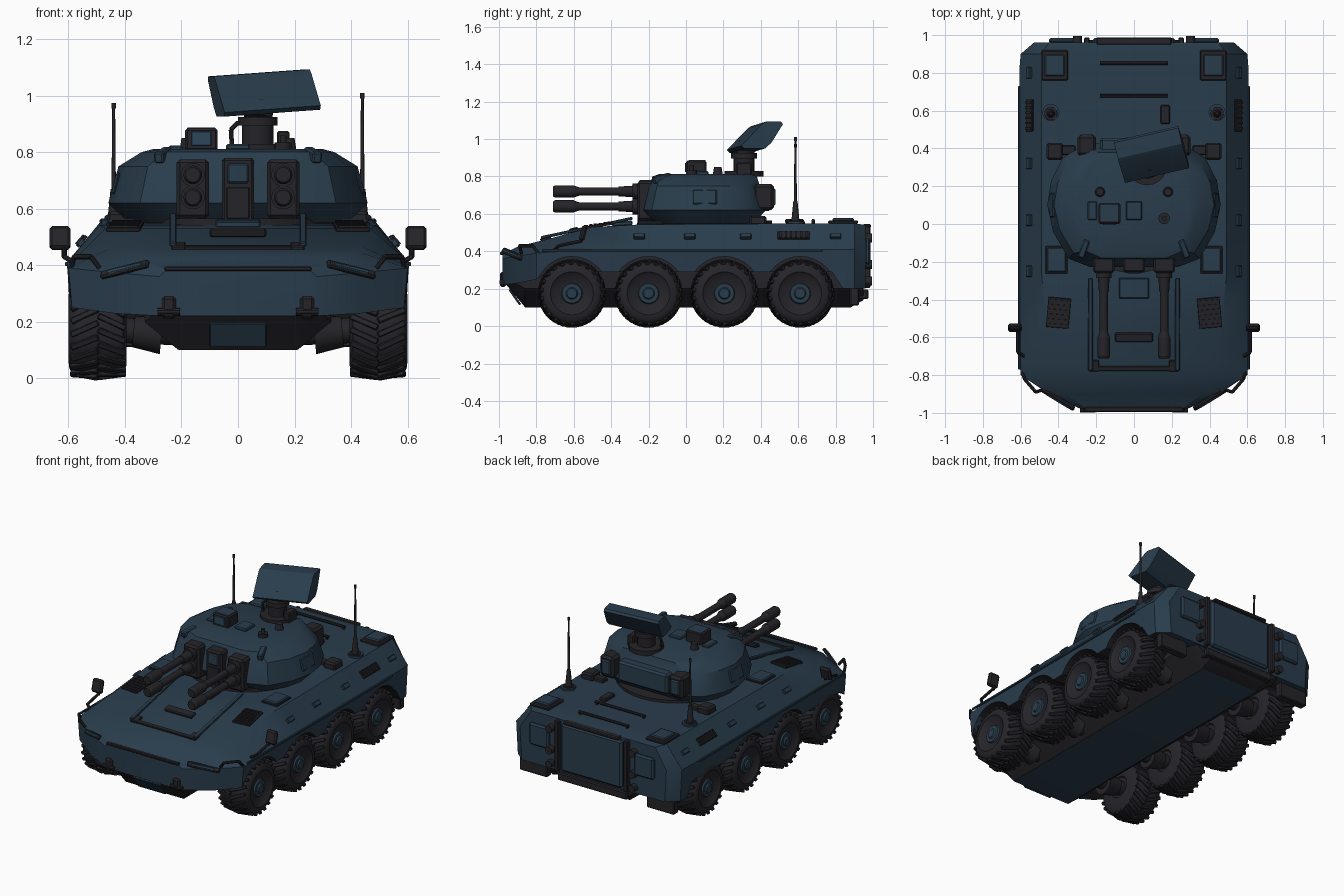
import bpy, bmesh, math
from mathutils import Vector, Matrix, Euler

if "Cube" in bpy.data.objects:
    bpy.data.objects.remove(bpy.data.objects["Cube"])

def material(name, col):
    m = bpy.data.materials.new(name)
    m.diffuse_color = (*col, 1)
    m.use_nodes = True
    m.node_tree.nodes["Principled BSDF"].inputs["Base Color"].default_value = m.diffuse_color
    return m

BLUE = material("navy_paint", (0.022, 0.046, 0.072))
DARK = material("charcoal_metal", (0.018, 0.017, 0.021))
TYRE = material("tyre_rubber", (0.019, 0.018, 0.023))
LENS = material("optic_glass", (0.025, 0.062, 0.105))

def finish(name, bm, mat, mirror=False):
    if mirror:
        d = bmesh.ops.duplicate(bm, geom=bm.verts[:] + bm.edges[:] + bm.faces[:])["geom"]
        for v in d:
            if isinstance(v, bmesh.types.BMVert):
                v.co.x = -v.co.x
    bmesh.ops.recalc_face_normals(bm, faces=bm.faces)
    me = bpy.data.meshes.new(name)
    bm.to_mesh(me)
    bm.free()
    me.materials.append(mat)
    ob = bpy.data.objects.new(name, me)
    bpy.context.collection.objects.link(ob)
    return ob

def add_box(bm, c, s, rot=(0, 0, 0), bevel=0.0):
    t = bmesh.new()
    bmesh.ops.create_cube(t, size=1, matrix=Matrix.Diagonal((*s, 1)))
    if bevel:
        bmesh.ops.bevel(t, geom=t.edges[:], offset=bevel, segments=1, affect='EDGES')
    r = Euler([math.radians(a) for a in rot]).to_matrix().to_4x4()
    t.transform(Matrix.Translation(c) @ r)
    me = bpy.data.meshes.new("tmp")
    t.to_mesh(me)
    t.free()
    bm.from_mesh(me)
    bpy.data.meshes.remove(me)

def add_cyl(bm, p0, p1, r0, r1=None, n=20):
    p0, p1 = Vector(p0), Vector(p1)
    d = p1 - p0
    m = Matrix.Translation((p0 + p1) / 2) @ d.to_track_quat('Z', 'Y').to_matrix().to_4x4()
    bmesh.ops.create_cone(bm, cap_ends=True, segments=n, radius1=r0,
                          radius2=r0 if r1 is None else r1, depth=d.length, matrix=m)

def box(name, c, s, mat=BLUE, rot=(0, 0, 0), bevel=0.006, mirror=False):
    bm = bmesh.new()
    add_box(bm, c, s, rot, bevel)
    return finish(name, bm, mat, mirror)

def cyl(name, parts, mat=DARK, mirror=False, n=20):
    bm = bmesh.new()
    for p in parts:
        add_cyl(bm, *p, n=n)
    return finish(name, bm, mat, mirror)

def loft(name, rings, mat, closed=False):
    bm = bmesh.new()
    rv = [[bm.verts.new(p) for p in r] for r in rings]
    n = len(rv[0])
    for a, b in zip(rv, rv[1:] + (rv[:1] if closed else [])):
        for i in range(n):
            bm.faces.new((a[i], a[(i + 1) % n], b[(i + 1) % n], b[i]))
    if not closed:
        bm.faces.new(rv[0])
        bm.faces.new(rv[-1])
    return finish(name, bm, mat)

def sym(half):
    return half + [(-x, z) for x, z in reversed(half)]

# upper hull: y, top z, top x, shoulder x, shoulder z, skirt z
SEC = [(-.98, .385, .25, .28, .36, .22), (-.90, .425, .36, .45, .375, .23), (-.80, .45, .42, .60, .39, .25),
       (-.74, .465, .44, .605, .395, .29), (-.5, .53, .47, .605, .41, .29), (-.25, .543, .49, .605, .41, .29),
       (.78, .55, .49, .605, .41, .29), (.84, .55, .49, .605, .41, .2), (.90, .55, .49, .60, .41, .2),
       (.96, .54, .45, .53, .41, .2)]
hull = loft("upper_hull", [[(x, y, z) for x, z in sym([(xt, zt), (xs, zs), (xs - .012, zb)])]
                           for y, zt, xt, xs, zs, zb in SEC], BLUE)
AXLES = (-.61, -.2, .205, .61)
cutter = cyl("arch_cutter", [((.36, y, .175), (.8, y, .175), .197) for y in AXLES], mirror=True, n=32)
cutter.hide_render = True
mod = hull.modifiers.new("arches", 'BOOLEAN')
mod.object, mod.operation, mod.solver = cutter, 'DIFFERENCE', 'EXACT'
bpy.context.view_layer.objects.active = hull
bpy.ops.object.modifier_apply(modifier="arches")
bpy.data.objects.remove(cutter)
if len(hull.data.materials) < 2 or hull.data.materials[1] != DARK:
    hull.data.materials.clear()
    hull.data.materials.append(BLUE)
    hull.data.materials.append(DARK)
for f in hull.data.polygons:   # arch insides and underside are dark
    inside = f.center.y > -.85 and f.center.z < .4 and (abs(f.center.x) < .5)
    f.material_index = 1 if inside and f.center.y < .93 else 0

# lower hull with blue belly plate
low = loft("lower_hull", [[(x, y, z) for x, z in sym([(w, .32), (w, zm), (.21, zb)])]
                          for y, w, zm, zb in [(-.96, .26, .26, .22), (-.86, .33, .2, .1), (.88, .34, .2, .1),
                                               (.95, .34, .22, .14)]], DARK)
low.data.materials.append(BLUE)
for f in low.data.polygons:
    if f.normal.z < -.9:
        f.material_index = 1
box("nose_lower_plate", (0, -.915, .155), (.2, .012, .1), BLUE, (35, 0, 0), .003)

# wheels: lathed tyre, lugs and hub, facing +x
prof = [(-.10, .07), (-.10, .13), (-.088, .158), (-.06, .169), (.06, .169), (.088, .158), (.102, .14),
        (.105, .115), (.092, .10), (.08, .05), (-.07, .05)]
N = 36
tyre = loft("tyre", [[(x, r * math.cos(a), r * math.sin(a)) for x, r in prof]
                     for a in [2 * math.pi * i / N for i in range(N)]], TYRE, True)
bm = bmesh.new()
for i in range(44):
    t = bmesh.new()
    s = 1 if i % 2 else -1
    add_box(t, (s * .048, 0, .167), (.105, .021, .017), (0, s * 7, s * 24), .003)
    t.transform(Matrix.Rotation(2 * math.pi * i / 44, 4, 'X'))
    me = bpy.data.meshes.new("lug")
    t.to_mesh(me)
    t.free()
    bm.from_mesh(me)
    bpy.data.meshes.remove(me)
lugs = finish("tyre_lugs", bm, TYRE)
rim = cyl("wheel_rim", [((-.09, 0, 0), (.083, 0, 0), .1, .085)], DARK, n=28)
hub = cyl("wheel_hub", [((.07, 0, 0), (.093, 0, 0), .062, .052), ((.09, 0, 0), (.102, 0, 0), .034, .026)], BLUE)
for src in (tyre, lugs, rim, hub):
    for i, y in enumerate(AXLES):
        for side in (1, -1):
            ob = src if i == 0 and side == 1 else bpy.data.objects.new(src.name + "_copy", src.data)
            if ob is not src:
                bpy.context.collection.objects.link(ob)
            ob.location = (side * .495, y, .175)
            ob.rotation_euler = (0, 0, 0 if side > 0 else math.pi)
cyl("axle_housings", [((.18, y, .16), (.41, y, .17), .045) for y in AXLES]
    + [((.27, y, .155), (.37, y, .165), .07, .055) for y in AXLES], mirror=True)

# turret shell: half outline scaled at several heights
OUT = [(.23, -.2), (.34, -.16), (.42, -.03), (.45, .1), (.43, .22), (.37, .33), (.25, .4)]
loft("turret_shell", [[(x * sx, .1 + (y - .1) * sy, z) for x, y in sym(OUT)] for z, sx, sy in
                      [(.55, .86, .88), (.62, 1.02, 1.09), (.75, .94, .98), (.80, .76, .93), (.812, .66, .82)]], BLUE)
cyl("turret_ring", [((0, .1, .53), (0, .1, .565), .36)], DARK, n=40)
# gun mounts and twin guns on each side
box("gun_mount", (.16, -.185, .67), (.115, .15, .21), DARK, mirror=True, bevel=.012)
box("sight_housing", (0, -.19, .665), (.115, .13, .23), DARK, bevel=.01)
box("sight_door", (0, -.257, .725), (.075, .012, .07), BLUE)
box("sight_lower_door", (0, -.255, .62), (.08, .008, .11), DARK, bevel=.002)
box("turret_cheek_rib", (.265, -.13, .79), (.035, .1, .04), BLUE, (12, 0, 20), mirror=True)
gun = []
for z in (.64, .72):
    gun += [((.16, -.2, z), (.16, -.285, z), .042), ((.16, -.28, z), (.16, -.36, z), .031, .026),
            ((.16, -.3, z), (.16, -.62, z), .022), ((.16, -.57, z), (.16, -.6, z), .022, .032),
            ((.16, -.6, z), (.16, -.70, z), .033), ((.16, -.70, z), (.16, -.712, z), .033, .026)]
cyl("gun_barrels", gun, DARK, True)
# turret roof fittings
box("roof_sight", (-.13, .055, .845), (.115, .11, .08), DARK, bevel=.008)
box("roof_sight_window", (-.13, -.002, .848), (.07, .008, .05), LENS, bevel=.002)
box("roof_sight_cap", (-.13, .06, .884), (.1, .09, .006), BLUE, bevel=.001)
box("roof_hatch", (0, .07, .818), (.085, .1, .022), BLUE)
box("roof_side_box", (-.22, .07, .812), (.05, .1, .025), BLUE)
cyl("roof_stubs", [((.18, .17, .8), (.18, .17, .85), .028, .02), ((-.18, .17, .8), (-.18, .17, .85), .028, .02),
                   ((.16, .03, .8), (.16, .03, .835), .03), ((.16, .03, .83), (.16, .03, .86), .012)], DARK)
box("turret_side_panel", (.432, .1, .69), (.014, .13, .08), BLUE, (0, -14, 0), mirror=True)
box("turret_bustle", (0, .41, .68), (.36, .09, .13), BLUE, bevel=.012)
box("bustle_corner", (.25, .415, .69), (.1, .11, .14), DARK, bevel=.015, mirror=True)
box("bustle_corner_cap", (.25, .425, .69), (.07, .105, .1), BLUE, bevel=.01, mirror=True)
# radar pedestal and tilted antenna head
cyl("radar_pedestal", [((.07, .31, .8), (.07, .31, .83), .105), ((.07, .31, .82), (.07, .31, .9), .055),
                       ((.07, .31, .895), (.07, .31, .925), .07), ((.07, .31, .92), (.08, .33, .97), .05)], DARK)
box("pedestal_block", (.16, .31, .84), (.045, .08, .07), DARK)
cyl("pedestal_cable", [((-.02, .29, .8), (-.025, .29, .88), .008), ((-.025, .29, .88), (.0, .3, .905), .008),
                       ((0, .3, .905), (.05, .31, .905), .008)], DARK, n=8)
radar = loft("radar_head", [[(x, y, z) for y, z in [(-.115, -.06), (-.1, -.075), (.015, -.075), (.05, -.045),
                                                    (.115, .055), (.105, .068), (.02, .068), (.0, .055)]]
                            for x in (-.175, .175)], BLUE)
radar.location = (.093, .368, 1.013)
radar.rotation_euler = (0, math.radians(-4), math.radians(13))

# whip antennas
for sx, top in ((1, 1.01), (-1, .975)):
    x = sx * .44
    cyl("whip_antenna", [((x, .585, .53), (x, .585, .565), .042, .034), ((x, .585, .56), (x, .585, .67), .022, .011),
                         ((x, .585, .66), (x, .585, top), .008, .005),
                         ((x, .585, top - .02), (x, .585, top), .008)], DARK, n=12)
# wing mirrors
box("wing_mirror", (.63, -.55, .497), (.075, .03, .085), DARK, (-15, 0, 0), .01, True)
cyl("mirror_arms", [((.58, -.70, .41), (.615, -.68, .43), .009), ((.615, -.68, .43), (.615, -.56, .455), .009),
                    ((.615, -.565, .445), (.615, -.555, .49), .009)], DARK, True, 8)

def grille(name, c, sx, sy, rot):
    """dark framed vent with slats, mirrored"""
    bm = bmesh.new()
    add_box(bm, (0, 0, 0), (sx, sy, .012), bevel=.002)
    for i in range(6):
        add_box(bm, (0, sy * (-.4 + .16 * i), .008), (sx * .85, sy * .07, .01))
    bm.transform(Matrix.Translation(c) @ Euler([math.radians(a) for a in rot]).to_matrix().to_4x4())
    finish(name, bm, DARK, True)

# deck details
grille("deck_grille", (.40, -.47, .537), .12, .16, (8, 0, 5))
grille("side_vent", (.553, .575, .485), .05, .17, (0, 49, 0))
box("crew_hatch", (.41, -.19, .552), (.1, .13, .022), BLUE, mirror=True)
box("crew_hatch_rim", (.41, -.19, .546), (.115, .145, .012), DARK, bevel=.002, mirror=True)
box("rear_deck_frame", (.42, .84, .556), (.14, .16, .02), DARK, mirror=True)
box("rear_deck_lid", (.42, .84, .565), (.105, .115, .025), BLUE, mirror=True)
cyl("filler_caps", [((.44, .59, .54), (.44, .59, .56), .045)], BLUE, True)
box("deck_lamp_block", (.42, .385, .565), (.085, .09, .05), DARK, bevel=.01, mirror=True)
box("deck_bracket", (.35, .39, .555), (.08, .05, .03), DARK, mirror=True)
for y in (.68, .85):
    cyl("deck_rail", [((-.18, y, .565), (.18, y, .565), .009)]
        + [((x, y, .54), (x, y, .565), .009) for x in (-.17, .17)], DARK, n=8)
box("deck_tool", (.165, .58, .56), (.05, .1, .025), DARK)
box("driver_hatch", (0, -.34, .548), (.16, .11, .025), BLUE, (4, 0, 0))
box("glacis_edge", (.23, -.53, .525), (.025, .5, .016), BLUE, (12, 0, 0), .004, True)
box("glacis_step", (0, -.765, .463), (.42, .025, .014), DARK, (14, 0, 0), .003)
box("glacis_end_block", (.21, -.75, .467), (.05, .06, .018), DARK, (14, 0, 0), .004, True)
box("glacis_vision_block", (0, -.6, .515), (.2, .05, .022), DARK, (14, 0, 0))
for y in (-.25, .02, .32, .8):
    box("side_cleat", (.555, y, .48), (.03, .06, .022), BLUE, (0, 49, 0), .004, True)
box("side_sill", (.607, -.02, .405), (.012, 1.5, .014), BLUE, bevel=.003, mirror=True)

# nose details
box("nose_rail", (0, -.982, .388), (.52, .025, .016), DARK, bevel=.004)
box("headlight_slot", (.40, -.928, .385), (.2, .02, .032), DARK, (-35, 12, 31), .006, True)
box("headlight_glass", (.40, -.936, .387), (.14, .014, .014), LENS, (-35, 12, 31), .003, True)
cyl("brush_guard", [((.49, -.88, .39), (.52, -.89, .43), .009), ((.52, -.89, .43), (.58, -.82, .43), .009),
                    ((.58, -.82, .43), (.59, -.79, .39), .009)], DARK, True, 8)
box("tow_hook", (.245, -.978, .25), (.05, .035, .08), DARK, bevel=.01, mirror=True)
cyl("tow_pin", [((.205, -.985, .235), (.285, -.985, .235), .014)], DARK, True, 10)

# rear details
box("rear_door", (0, .965, .37), (.44, .04, .31), BLUE, bevel=.012)
box("rear_door_frame", (.25, .965, .37), (.03, .045, .33), DARK, mirror=True)
box("rear_top_strip", (0, .968, .535), (.4, .04, .022), DARK)
box("rear_step", (0, .945, .17), (.5, .06, .05), DARK)
box("rear_stowage", (.38, .97, .4), (.14, .03, .14), BLUE, bevel=.01, mirror=True)
cyl("rear_lamps", [((.3, .95, z), (.3, .995, z), .024) for z in (.24, .33, .47)], DARK, True, 14)
box("rear_mudguard", (.46, .9, .16), (.2, .05, .1), DARK, mirror=True)

# crisp-edged smooth shading
bpy.ops.object.select_all(action='DESELECT')
for ob in bpy.context.scene.objects:
    ob.select_set(True)
bpy.context.view_layer.objects.active = hull
bpy.ops.object.shade_smooth_by_angle(angle=math.radians(32))
